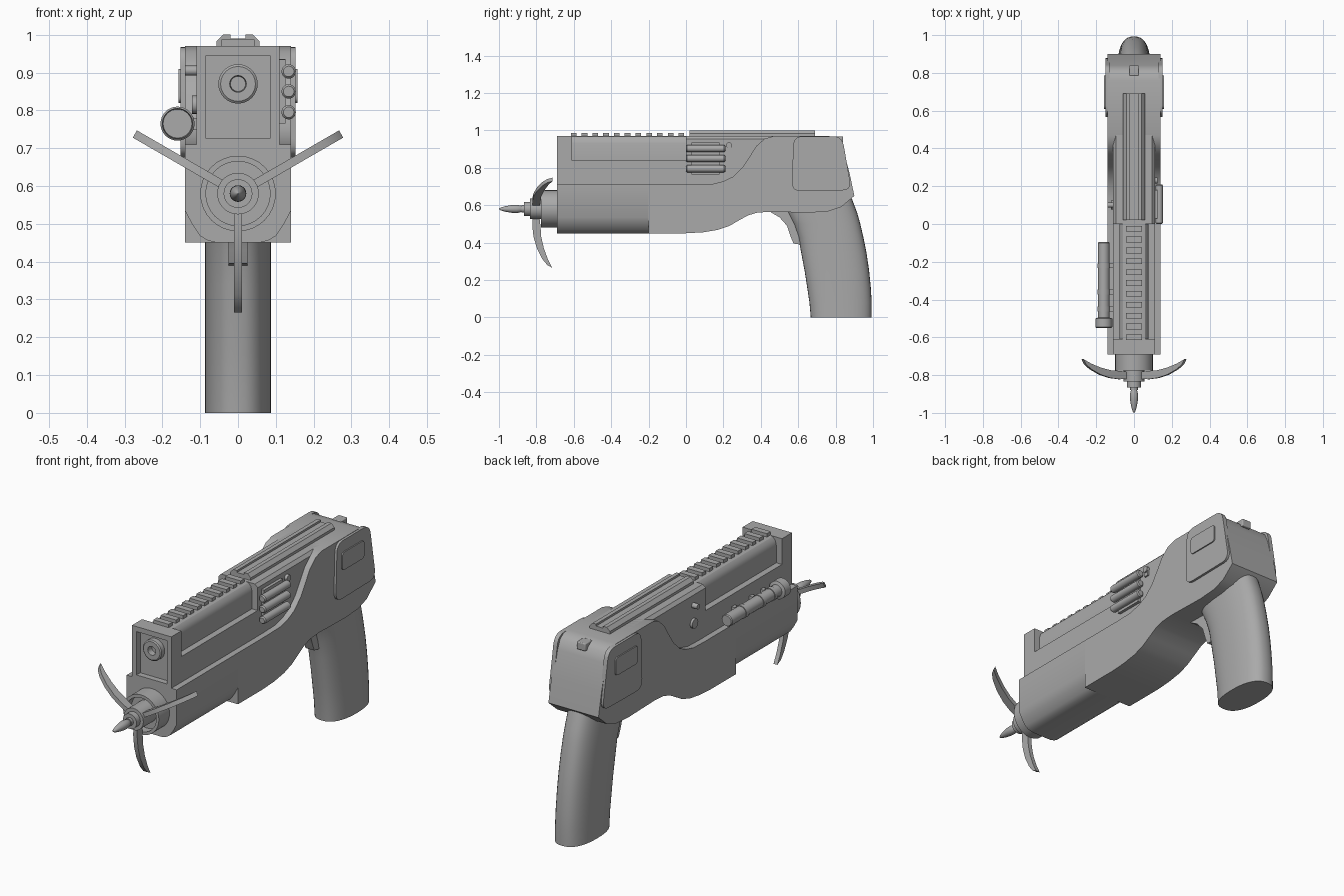
import bpy, bmesh, math
from mathutils import Vector, Matrix

grey = bpy.data.materials.new("gunmetal_grey")
grey.diffuse_color = (0.40, 0.40, 0.40, 1)


def finish(name, bm, bevel=0):
    bmesh.ops.recalc_face_normals(bm, faces=bm.faces)
    me = bpy.data.meshes.new(name)
    bm.to_mesh(me)
    bm.free()
    ob = bpy.data.objects.new(name, me)
    bpy.context.collection.objects.link(ob)
    me.materials.append(grey)
    if bevel:
        m = ob.modifiers.new("bevel", "BEVEL")
        m.width, m.segments = bevel, 3
    bpy.ops.object.select_all(action="DESELECT")
    ob.select_set(True)
    bpy.context.view_layer.objects.active = ob
    bpy.ops.object.shade_smooth_by_angle(angle=math.radians(32))
    return ob


def skin(name, rings, caps=True, bevel=0):
    """Bridge equal rings of points in order."""
    bm = bmesh.new()
    vs = [[bm.verts.new(p) for p in r] for r in rings]
    n = len(vs[0])
    for a, b in zip(vs, vs[1:]):
        for i in range(n):
            j = (i + 1) % n
            bm.faces.new((a[i], a[j], b[j], b[i]))
    if caps:
        bm.faces.new(vs[0][::-1])
        bm.faces.new(vs[-1])
    return finish(name, bm, bevel)


def prism_x(name, pts, x0, x1, bevel=0):
    return skin(name, [[(x, y, z) for y, z in pts] for x in (x0, x1)], bevel=bevel)


def prism_y(name, pts, y0, y1):
    return skin(name, [[(x, y, z) for x, z in pts] for y in (y0, y1)])


def mirrored(half):
    return half + [(-x, z) for x, z in reversed(half)]


def box(name, x0, x1, y0, y1, z0, z1, bevel=0):
    return prism_x(name, [(y0, z0), (y1, z0), (y1, z1), (y0, z1)], x0, x1, bevel)


def lathe(name, cx, cz, prof, n=32, axis="y"):
    """Turn (radius, position) pairs around a line along y (or x)."""
    rings = []
    for r, t in prof:
        ring = []
        for i in range(n):
            a = 2 * math.pi * i / n
            u, v = r * math.cos(a), r * math.sin(a)
            ring.append((cx + u, t, cz + v) if axis == "y" else (t, cx + u, cz + v))
        rings.append(ring)
    return skin(name, rings)


def rounded(corners, r, n=5):
    """Round the corners of a polygon."""
    out = []
    k = len(corners)
    for i in range(k):
        p, a, b = (Vector(corners[j % k]) for j in (i, i - 1, i + 1))
        s = p + (a - p).normalized() * r
        e = p + (b - p).normalized() * r
        for q in range(n + 1):
            t = q / n
            out.append(tuple(s * (1 - t) ** 2 + p * 2 * t * (1 - t) + e * t * t))
    return out


# Main frame: wide side profile swelling up into the rear block
prism_x("frame", [
    (-0.20, 0.45), (0.0, 0.45), (0.09, 0.455), (0.17, 0.468), (0.23, 0.488), (0.28, 0.517),
    (0.33, 0.545), (0.38, 0.56), (0.45, 0.565), (0.66, 0.56), (0.76, 0.567), (0.83, 0.59),
    (0.90, 0.65), (0.875, 0.77), (0.84, 0.90), (0.82, 0.945), (0.795, 0.963), (0.76, 0.97),
    (0.47, 0.97), (0.42, 0.955), (0.375, 0.915), (0.34, 0.86), (0.30, 0.80), (0.25, 0.752),
    (0.20, 0.728), (0.14, 0.713), (0.05, 0.71), (-0.20, 0.71)], -0.14, 0.14)

# Front frame with rounded lower edges
prism_y("front_frame", mirrored([(0.14, 0.71), (0.14, 0.535), (0.122, 0.50),
        (0.10, 0.468), (0.08, 0.456), (0.055, 0.45)]), -0.69, -0.20)

# Slide: rear body, stepped middle, and front block with recessed muzzle
prism_y("slide_rear", mirrored([(0.11, 0.70), (0.11, 0.955), (0.095, 0.97)]), 0.0, 0.6)
prism_y("slide_middle", mirrored([(0.11, 0.70), (0.11, 0.84), (0.078, 0.84), (0.078, 0.93),
        (0.072, 0.953), (0.058, 0.967), (0.045, 0.97)]), -0.62, 0.0)
bm = bmesh.new()
bmesh.ops.create_cube(bm, size=1)
bmesh.ops.scale(bm, vec=(0.22, 0.08, 0.27), verts=bm.verts)
bmesh.ops.translate(bm, vec=(0, -0.65, 0.835), verts=bm.verts)
bm.faces.ensure_lookup_table()
front = min(bm.faces, key=lambda f: f.calc_center_median().y)
bmesh.ops.inset_individual(bm, faces=[front], thickness=0.036)
ext = bmesh.ops.extrude_discrete_faces(bm, faces=[front])["faces"][0]
bmesh.ops.translate(bm, vec=(0, 0.03, 0), verts=ext.verts)
finish("slide_front", bm)
lathe("muzzle", 0, 0.87, [(0.052, -0.65), (0.052, -0.685), (0.046, -0.69), (0.022, -0.69),
                          (0.02, -0.66)])

# Top teeth and grooved sight rail
for i in range(11):
    y = -0.60 + i * 0.0575
    box("rail_tooth", -0.043, 0.043, y - 0.015, y + 0.015, 0.96, 0.987)
prism_y("sight_rail", mirrored([(0.057, 0.965), (0.057, 0.983), (0.04, 1.0),
        (0.02, 1.0), (0.02, 0.99)]), 0.02, 0.69)

# Rear cheek plates with raised pads
cheek = rounded([(0.575, 0.675), (0.875, 0.68), (0.893, 0.69), (0.868, 0.80), (0.835, 0.915),
                 (0.805, 0.968), (0.565, 0.968)], 0.012)
cheek = rounded([(0.565, 0.675), (0.885, 0.68), (0.835, 0.968), (0.575, 0.968)], 0.05)
pad = rounded([(0.61, 0.82), (0.785, 0.82), (0.785, 0.91), (0.61, 0.91)], 0.018)
for s in (-1, 1):
    prism_x("cheek_plate", cheek, s * 0.13, s * 0.152)
    prism_x("cheek_pad", pad, s * 0.14, s * 0.158)
box("rear_catch", -0.025, 0.025, 0.785, 0.84, 0.93, 0.968, 0.004)

# Grip: rounded section swept along a leaning, tapering column
rings = []
for z, y0, y1 in [(0, 0.667, 0.993), (0.08, 0.66, 0.993), (0.16, 0.648, 0.988),
                  (0.25, 0.634, 0.979), (0.34, 0.617, 0.966), (0.43, 0.60, 0.948),
                  (0.50, 0.575, 0.932), (0.56, 0.545, 0.915), (0.64, 0.53, 0.885)]:
    ring = []
    for i in range(40):
        a = 2 * math.pi * i / 40
        c, s = math.cos(a), math.sin(a)
        ring.append((0.087 * math.copysign(abs(c) ** 0.8, c),
                     (y0 + y1) / 2 + (y1 - y0) / 2 * math.copysign(abs(s) ** 0.85, s), z))
    rings.append(ring)
skin("grip", rings)

# Trigger: narrow curved blade ahead of the grip
prism_x("trigger", [(0.44, 0.57), (0.50, 0.535), (0.54, 0.49), (0.56, 0.43), (0.575, 0.395),
                    (0.61, 0.39), (0.64, 0.45), (0.64, 0.57)], -0.025, 0.025)

# Nozzle, hub and pointed tip
lathe("nozzle", 0, 0.58, [(0.1, -0.68), (0.1, -0.775), (0.085, -0.775), (0.085, -0.73)])
lathe("hub", 0, 0.58, [(0.055, -0.72), (0.055, -0.835), (0.038, -0.835), (0.038, -0.865),
                       (0.02, -0.865), (0.02, -0.88), (0.012, -0.88)])
lathe("spear_tip", 0, 0.58, [(0.012, -0.87), (0.018, -0.885), (0.022, -0.905), (0.021, -0.93),
                             (0.015, -0.965), (0.008, -0.99), (0.001, -1.0)], 20)

# Three swept hook blades around the hub: (y, distance from hub axis)
blade = [(-0.785, 0.03), (-0.82, 0.03), (-0.822, 0.09), (-0.815, 0.15), (-0.797, 0.21),
         (-0.768, 0.268), (-0.742, 0.30), (-0.715, 0.315), (-0.738, 0.27), (-0.76, 0.21),
         (-0.774, 0.15), (-0.778, 0.09)]
for k in range(3):
    ob = prism_x("hook_blade", [(y, -r) for y, r in blade], -0.011, 0.011)
    ob.data.transform(Matrix.Translation((0, 0, 0.58)) @ Matrix.Rotation(k * 2 * math.pi / 3, 4, "Y"))

# Cartridges on the right side, with backing plate and knob
box("cartridge_plate", 0.10, 0.125, 0.03, 0.18, 0.765, 0.935)
for z in (0.795, 0.85, 0.903):
    lathe("cartridge", 0.134, z, [(0.014, 0.0), (0.019, 0.006), (0.019, 0.204), (0.014, 0.21)], 20)
lathe("right_knob", 0.23, 0.92, [(0.016, 0.10), (0.016, 0.125)], 16, "x")
box("right_knob_base", 0.10, 0.118, 0.218, 0.243, 0.885, 0.915)

# Torch on the left side with clamps
lathe("torch", -0.16, 0.765, [(0.038, -0.535), (0.04, -0.55), (0.045, -0.545), (0.045, -0.50),
                              (0.03, -0.495), (0.03, -0.10), (0.026, -0.095)])
for y in (-0.45, -0.36, -0.22):
    lathe("torch_band", -0.16, 0.765, [(0.033, y - 0.012), (0.033, y + 0.012)])
    box("torch_mount", -0.15, -0.10, y - 0.012, y + 0.012, 0.75, 0.78)

# Left side knobs
lathe("left_upper_knob", 0.10, 0.905, [(0.013, -0.10), (0.013, -0.14)], 16, "x")
lathe("left_lower_knob", 0.10, 0.815, [(0.024, -0.10), (0.024, -0.122)], 20, "x")
